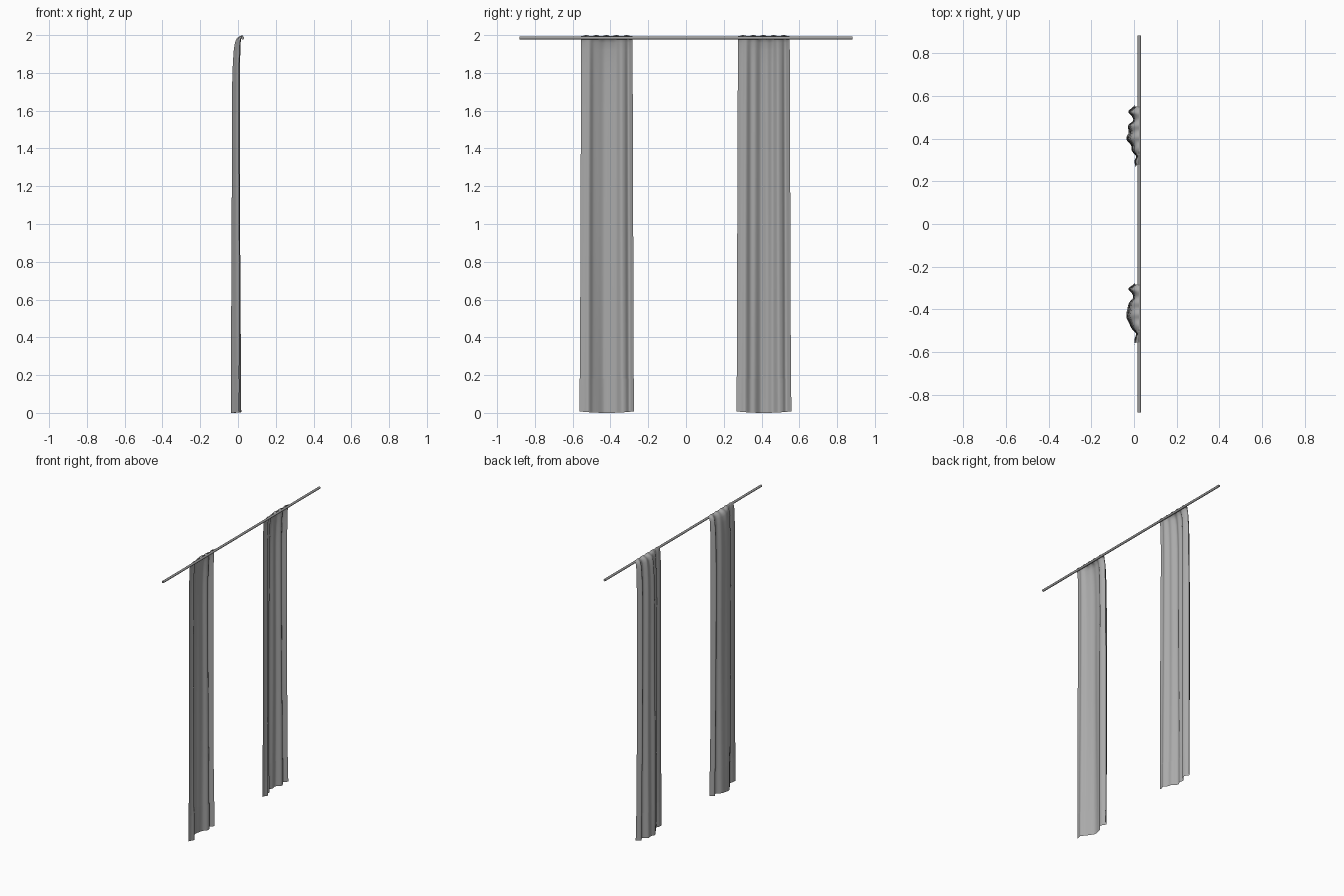
import bpy, bmesh, math

if "Cube" in bpy.data.objects:
    bpy.data.objects.remove(bpy.data.objects["Cube"])

def grey(name, value):
    mat = bpy.data.materials.new(name)
    mat.diffuse_color = (value, value, value, 1)
    mat.use_nodes = True
    mat.node_tree.nodes["Principled BSDF"].inputs["Base Color"].default_value = mat.diffuse_color
    return mat

cloth_grey = grey("cloth_grey", .4)
rod_grey = grey("rod_grey", .34)

def make_object(name, bm, mat, angle=60):
    me = bpy.data.meshes.new(name)
    bmesh.ops.recalc_face_normals(bm, faces=bm.faces)
    bm.to_mesh(me)
    bm.free()
    me.materials.append(mat)
    ob = bpy.data.objects.new(name, me)
    bpy.context.collection.objects.link(ob)
    bpy.ops.object.select_all(action='DESELECT')
    ob.select_set(True)
    bpy.context.view_layer.objects.active = ob
    bpy.ops.object.shade_smooth_by_angle(angle=math.radians(angle))
    return ob

def spline(points, t):
    # Catmull-Rom through (t, value) points
    n = len(points)
    i = 0
    while i < n - 2 and t > points[i + 1][0]:
        i += 1
    p = [points[max(0, min(n - 1, i + k))][1] for k in (-1, 0, 1, 2)]
    u = (t - points[i][0]) / (points[i + 1][0] - points[i][0])
    return 0.5 * (2 * p[1] + (p[2] - p[0]) * u
                  + (2 * p[0] - 5 * p[1] + 4 * p[2] - p[3]) * u * u
                  + (3 * p[1] - p[0] - 3 * p[2] + p[3]) * u ** 3)

# Pleat depth across each curtain, from its low-y to its high-y edge
left_pleats = [(0, .002), (.08, .004), (.16, .010), (.24, -.008), (.34, -.020),
               (.45, -.032), (.57, -.027), (.68, -.022), (.77, -.004), (.84, -.008),
               (.92, -.024), (1, .004)]
right_pleats = [(0, .004), (.08, .003), (.16, .010), (.25, -.008), (.34, -.010),
                (.45, -.031), (.56, -.020), (.67, -.027), (.76, -.004), (.84, -.010),
                (.91, -.025), (1, .003)]

# Height rows: (z, how far the cloth has curled toward the rod)
rows = [(.18, 0), (.4, 0), (.7, 0), (1.0, 0), (1.3, 0), (1.6, 0), (1.75, .02),
        (1.85, .08), (1.92, .17), (1.96, .28), (1.98, .42), (1.99, .6),
        (1.996, .8), (2.0, 1)]
hem_rows = [(0, 0), (.06, 0), (.12, 0), (.183, 0)]
COLS = 72

def sheet(name, pleats, y_low, y_high, levels, offset=0.0, flare=0.0):
    bm = bmesh.new()
    grid = []
    for z, curl in levels:
        line = []
        for c in range(COLS + 1):
            t = c / COLS
            x = spline(pleats, t) + offset
            x += 0.006 * math.sin(t * 9 + z * 1.6) * (1 - z / 2)
            x = max(-.036, x) * (1 - curl) + .024 * curl
            y = y_low + (y_high - y_low) * t
            y += (t - .5) * (.014 * (1 - z / 2) + flare)
            zz = z
            if z > 1.95:
                zz -= .006 * (z - 1.95) / .05 * (0.5 + 0.5 * math.cos(t * 32))
            if z < .01:
                zz += .008 * (2 * t - 1) ** 2
            line.append(bm.verts.new((x, y, zz)))
        grid.append(line)
    for a, b in zip(grid, grid[1:]):
        for c in range(COLS):
            bm.faces.new((a[c], a[c + 1], b[c + 1], b[c]))
    return make_object(name, bm, cloth_grey)

# Curtains with a separate, slightly wider hem band
for side, pleats, lo, hi in (("left", left_pleats, -.555, -.283),
                             ("right", right_pleats, .275, .549)):
    sheet(side + "_curtain", pleats, lo, hi, rows)
    sheet(side + "_hem", pleats, lo, hi, hem_rows, offset=.001, flare=.003)

# Curtain rod
bpy.ops.mesh.primitive_cylinder_add(vertices=20, radius=.008, depth=1.765,
                                    location=(.025, 0, 1.985),
                                    rotation=(math.pi / 2, 0, 0))
rod = bpy.context.object
rod.name = "curtain_rod"
rod.data.materials.append(rod_grey)
bpy.ops.object.shade_smooth_by_angle(angle=math.radians(40))
